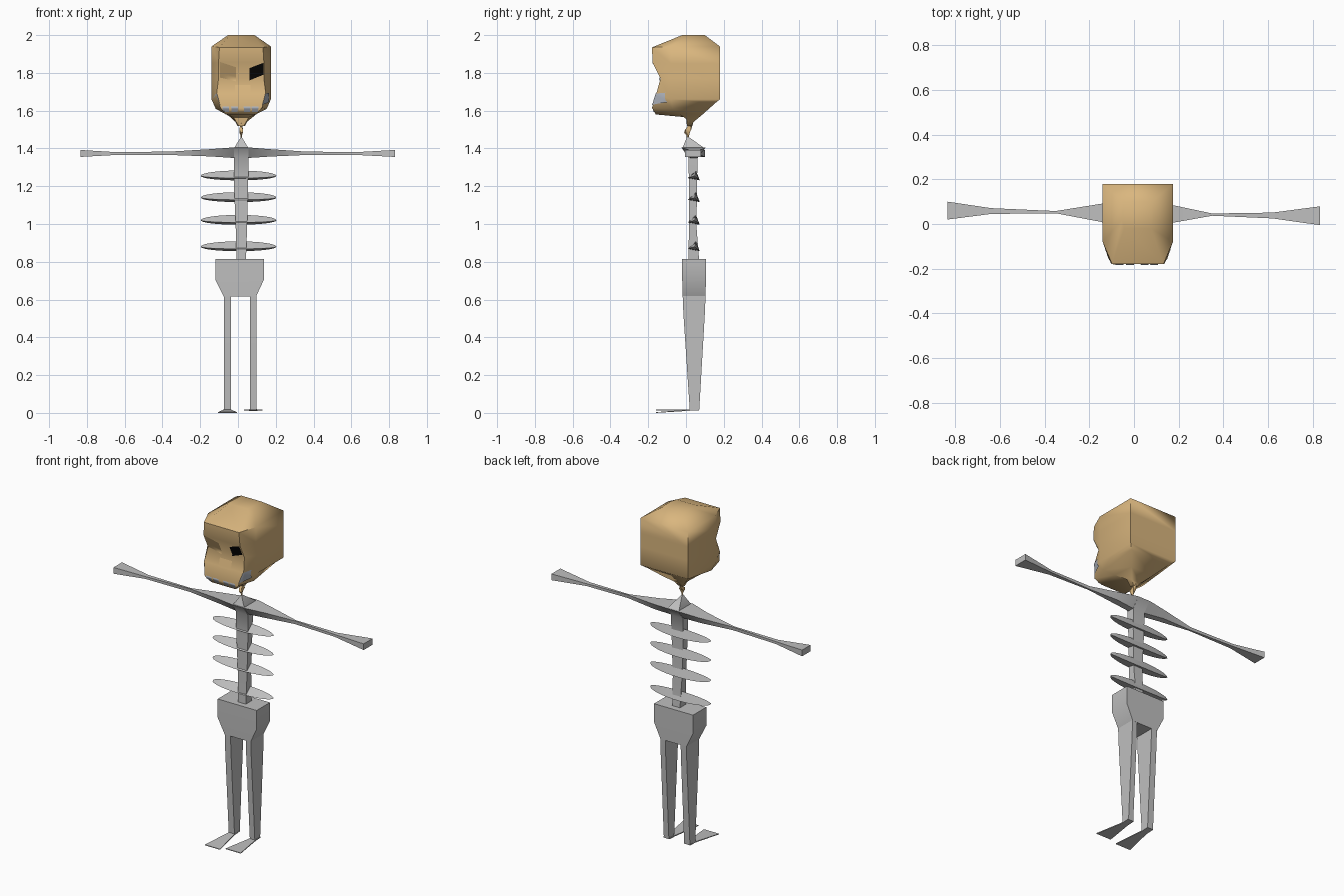
import bpy, bmesh, math
from mathutils import Vector
from mathutils.bvhtree import BVHTree

if "Cube" in bpy.data.objects:
    bpy.data.objects.remove(bpy.data.objects["Cube"])


def material(name, rgb):
    m = bpy.data.materials.new(name)
    m.diffuse_color = (*rgb, 1)
    m.use_nodes = True
    m.node_tree.nodes["Principled BSDF"].inputs["Base Color"].default_value = m.diffuse_color
    return m


TAN = material("tan bone", (0.70, 0.47, 0.21))
GREY = material("grey bone", (0.52, 0.52, 0.52))
TOOTH = material("pale blue grey", (0.45, 0.48, 0.54))
BLACK = material("black", (0.003, 0.003, 0.003))


def finish(name, bm, mat, angle=50):
    me = bpy.data.meshes.new(name)
    bm.to_mesh(me)
    bm.free()
    me.materials.append(mat)
    ob = bpy.data.objects.new(name, me)
    bpy.context.collection.objects.link(ob)
    bpy.ops.object.select_all(action='DESELECT')
    ob.select_set(True)
    bpy.context.view_layer.objects.active = ob
    bpy.ops.object.shade_smooth_by_angle(angle=math.radians(angle))
    return ob


def loft(name, rings, mat, angle=50):
    """Skin a list of equal-length point rings and cap both ends."""
    bm = bmesh.new()
    loops = [[bm.verts.new(p) for p in r] for r in rings]
    n = len(rings[0])
    for a, b in zip(loops, loops[1:]):
        for i in range(n):
            j = (i + 1) % n
            bm.faces.new((a[i], a[j], b[j], b[i]))
    bm.faces.new(loops[0])
    bm.faces.new(loops[-1])
    bmesh.ops.recalc_face_normals(bm, faces=bm.faces)
    return finish(name, bm, mat, angle)


def box_ring(x0, x1, y0, y1, z):
    return [(x0, y0, z), (x1, y0, z), (x1, y1, z), (x0, y1, z)]


# Skull: six-sided rings, with half width, y and z for back, cheek and face
CX = 0.017


def skull_ring(back, cheek, face):
    left = [(CX - w, y, z) for w, y, z in (back, cheek, face)]
    right = [(CX + w, y, z) for w, y, z in (face, cheek, back)]
    return left + right


W = 0.157
skull = loft("skull", [
    skull_ring((0.065, 0.10, 2.0), (0.07, 0.02, 2.0), (0.06, -0.02, 2.0)),
    skull_ring((W, 0.18, 1.94), (W, -0.08, 1.94), (0.115, -0.18, 1.935)),
    skull_ring((W, 0.18, 1.85), (W, -0.08, 1.85), (0.12, -0.177, 1.855)),
    skull_ring((W, 0.18, 1.77), (W, -0.08, 1.77), (0.12, -0.135, 1.77)),
    skull_ring((W, 0.18, 1.66), (W, -0.08, 1.66), (0.13, -0.157, 1.69)),
    skull_ring((0.13, 0.155, 1.64), (0.135, -0.07, 1.61), (0.11, -0.18, 1.615)),
    skull_ring((0.075, 0.09, 1.582), (0.085, -0.04, 1.585), (0.08, -0.16, 1.58)),
    skull_ring((0.03, 0.04, 1.54), (0.035, 0.01, 1.55), (0.04, 0.0, 1.565)),
    skull_ring((0.014, 0.03, 1.52), (0.02, 0.015, 1.52), (0.014, 0.005, 1.52)),
], TAN, 60)

# Neck: small twisted vertebrae
neck_rings = []
for k, (z, r, y) in enumerate([(1.535, 0.018, 0.02), (1.515, 0.013, 0.02),
                               (1.50, 0.022, 0.012), (1.485, 0.017, 0.005),
                               (1.47, 0.007, 0.01), (1.445, 0.006, 0.01)]):
    neck_rings.append([(CX + 0.6 * r * math.cos(a), y + r * math.sin(a), z)
                       for a in [k * 0.4 + i * math.pi / 2 for i in range(4)]])
loft("neck", neck_rings, TAN)

# Face details: thin patches laid on the front of the skull
tree = BVHTree.FromPolygons([v.co.copy() for v in skull.data.vertices],
                            [tuple(p.vertices) for p in skull.data.polygons])


def face_patch(name, corners, mat, n=6):
    a, b, c, d = [Vector((x, 0, z)) for x, z in corners]
    bm = bmesh.new()
    grid = []
    for i in range(n + 1):
        row = []
        for j in range(n + 1):
            p = a.lerp(b, j / n).lerp(d.lerp(c, j / n), i / n)
            hit, nor, _, _ = tree.ray_cast(Vector((p.x, -1, p.z)), Vector((0, 1, 0)))
            if hit is None:
                row.append(None)
                continue
            row.append(bm.verts.new((hit.x, hit.y - 0.004, hit.z)))
        grid.append(row)
    for i in range(n):
        for j in range(n):
            q = [grid[i][j], grid[i][j + 1], grid[i + 1][j + 1], grid[i + 1][j]]
            if None not in q:
                bm.faces.new(q)
    finish(name, bm, mat, 60)


face_patch("right_eye", [(0.06, 1.76), (0.134, 1.79), (0.134, 1.853), (0.06, 1.825)], BLACK)
face_patch("left_eye", [(-0.095, 1.775), (-0.01, 1.755), (-0.01, 1.83), (-0.095, 1.858)], TAN)
face_patch("nose", [(-0.015, 1.685), (0.065, 1.685), (0.065, 1.735), (-0.015, 1.735)], TAN)
for s, side in ((-1, "left"), (1, "right")):
    face_patch(side + "_cheek_tooth", [(CX + s * 0.112, 1.63), (CX + s * 0.146, 1.645),
                                       (CX + s * 0.148, 1.695), (CX + s * 0.128, 1.69)], TOOTH)
for i, x in enumerate((-0.065, -0.018, 0.048, 0.09)):
    face_patch(f"front_tooth_{i + 1}", [(x - 0.016, 1.592), (x + 0.016, 1.592),
                                        (x + 0.018, 1.622), (x - 0.018, 1.622)], TOOTH)

# Spine and collar rising to a point under the neck
loft("spine", [
    box_ring(0.015, 0.02, 0.005, 0.015, 1.46),
    box_ring(-0.022, 0.056, -0.02, 0.10, 1.40),
    box_ring(-0.022, 0.056, 0.012, 0.062, 1.35),
    box_ring(-0.022, 0.054, 0.016, 0.058, 1.22),
    box_ring(-0.012, 0.048, 0.016, 0.056, 0.98),
    box_ring(-0.008, 0.042, 0.012, 0.07, 0.80),
], GREY)

# Arms: one tapered bar, pinched at the elbows and flared at the hands
arm = []
for x, y, hw, zb, zt, k in [
        (-0.835, 0.06, 0.040, 1.355, 1.392, 1), (-0.64, 0.058, 0.013, 1.366, 1.380, 1),
        (-0.35, 0.053, 0.005, 1.365, 1.384, 1), (-0.15, 0.05, 0.04, 1.358, 1.396, 0.5),
        (-0.03, 0.04, 0.064, 1.350, 1.405, 0.3), (0.06, 0.04, 0.064, 1.350, 1.405, 0.3),
        (0.17, 0.045, 0.04, 1.357, 1.396, 0.5), (0.35, 0.042, 0.005, 1.365, 1.384, 1),
        (0.62, 0.038, 0.013, 1.366, 1.380, 1), (0.832, 0.037, 0.042, 1.355, 1.392, 1)]:
    arm.append([(x, y - hw, zt), (x, y + hw, zt), (x, y + k * hw, zb), (x, y - k * hw, zb)])
loft("arms", arm, GREY)

# Ribs: spindles with a triangular section
for i, z in enumerate((1.255, 1.14, 1.02, 0.88)):
    rings = []
    for k in range(17):
        t = -math.cos(math.pi * k / 16)
        s = max(math.sqrt(max(1 - t * t, 0)), 0.02)
        rings.append([(0.003 + 0.2 * t, 0.045 + s * dy, z + s * dz)
                      for dy, dz in ((-0.036, -0.012), (0.008, 0.028), (0.028, -0.024))])
    loft(f"rib_{i + 1}", rings, GREY)

# Pelvis
loft("pelvis", [
    box_ring(-0.12, 0.137, -0.02, 0.105, 0.815),
    box_ring(-0.12, 0.137, -0.02, 0.105, 0.705),
    box_ring(-0.075, 0.095, -0.018, 0.104, 0.615),
], GREY)

# Legs and splayed flat feet
for side, x0, x1, toe_z in (("left", -0.075, -0.037, 0.0), ("right", 0.064, 0.097, 0.014)):
    loft(side + "_leg", [
        box_ring(x0, x1, -0.018, 0.104, 0.63),
        box_ring(x0, x1, -0.014, 0.10, 0.53),
        box_ring(x0, x1, 0.02, 0.07, 0.015),
    ], GREY)
    xc = (x0 + x1) / 2

    def foot_ring(w, y, zb, zt):
        return [(xc - w, y, zb), (xc + w, y, zb), (xc + w, y, zt), (xc - w, y, zt)]

    loft(side + "_foot", [
        foot_ring(0.02, 0.07, 0.014, 0.02),
        foot_ring(0.02, 0.015, 0.011, 0.017),
        foot_ring(0.05, -0.16, toe_z, toe_z + 0.004),
    ], GREY)
